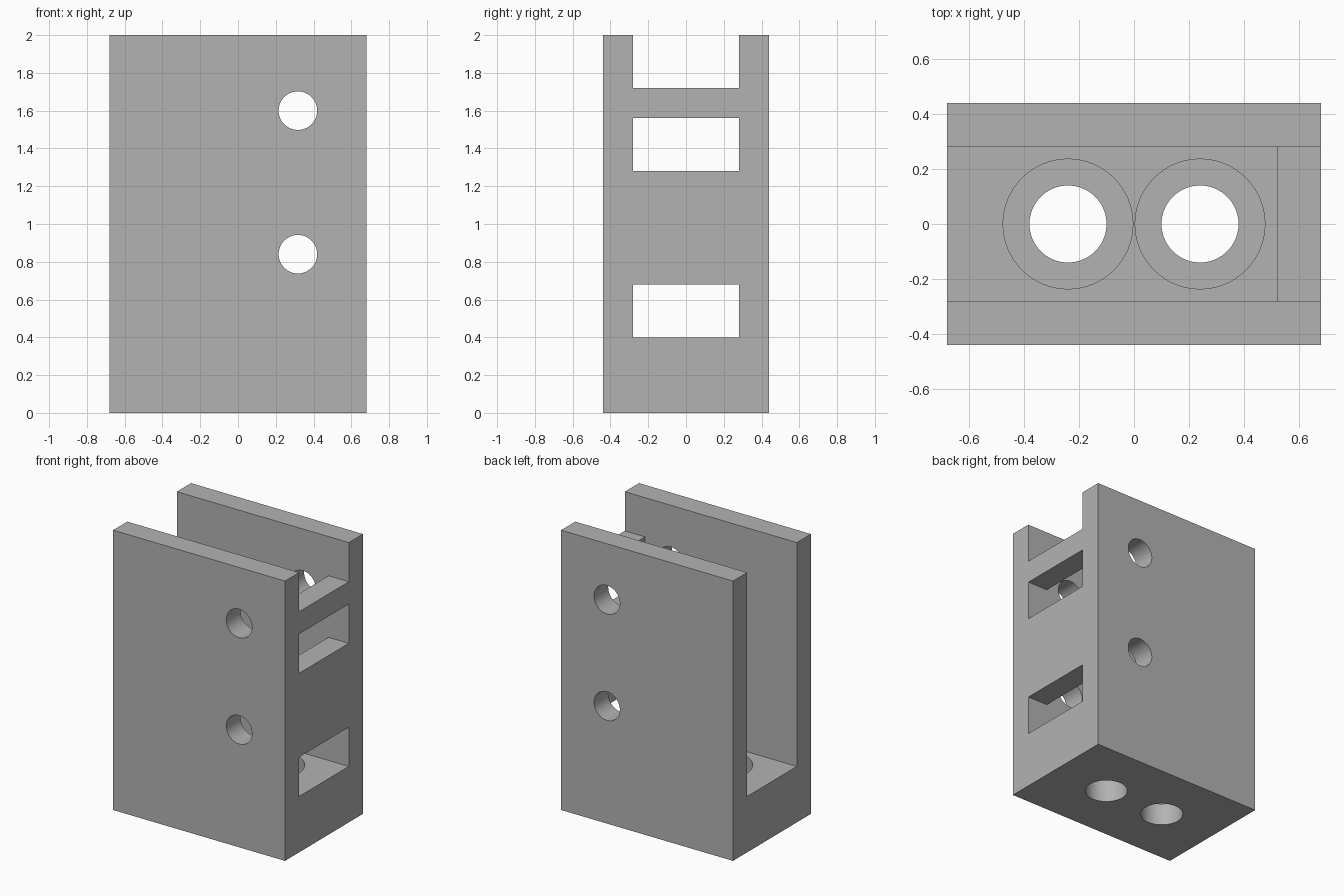
import bpy
import math

if "Cube" in bpy.data.objects:
    bpy.data.objects.remove(bpy.data.objects["Cube"], do_unlink=True)

HX, HY, H = 0.68, 0.44, 2.0      # half width, half depth, height
WALL, FLOOR = 0.16, 0.40
IN_X, IN_Y = HX - WALL, HY - WALL

grey = bpy.data.materials.new("plain_grey")
grey.use_nodes = True
colour = (0.45, 0.45, 0.45, 1)
grey.diffuse_color = colour
grey.node_tree.nodes["Principled BSDF"].inputs["Base Color"].default_value = colour


def box(name, x, y, z):
    """Box from (min, max) ranges."""
    bpy.ops.mesh.primitive_cube_add(size=1)
    ob = bpy.context.object
    ob.name = name
    for v in ob.data.vertices:
        v.co = [r[0] if c < 0 else r[1] for c, r in zip(v.co, (x, y, z))]
    ob.data.materials.append(grey)
    return ob


def cylinder(name, radius, depth, location, rotation=(0, 0, 0)):
    bpy.ops.mesh.primitive_cylinder_add(vertices=64, radius=radius, depth=depth,
                                        location=location, rotation=rotation)
    ob = bpy.context.object
    ob.name = name
    ob.data.materials.append(grey)
    return ob


def cut(target, cutter):
    mod = target.modifiers.new("cut", 'BOOLEAN')
    mod.operation = 'DIFFERENCE'
    mod.solver = 'EXACT'
    mod.object = cutter
    bpy.context.view_layer.objects.active = target
    bpy.ops.object.modifier_apply(modifier=mod.name)
    bpy.data.objects.remove(cutter, do_unlink=True)


# Solid block with a channel open at the top and at the right end
bracket = box("bracket_body", (-HX, HX), (-HY, HY), (0, H))
cut(bracket, box("channel", (-1, IN_X), (-IN_Y, IN_Y), (FLOOR, H + 0.2)))

# Two windows and a top notch in the end wall
for low, high in ((FLOOR, 0.68), (1.28, 1.56), (1.72, H + 0.2)):
    cut(bracket, box("window", (0.3, 1), (-IN_Y, IN_Y), (low, high)))

# Counterbored mounting holes through the floor
for x in (-0.24, 0.24):
    cut(bracket, cylinder("mount_hole", 0.14, 1.0, (x, 0, 0.1)))
    cut(bracket, cylinder("counterbore", 0.236, 0.5, (x, 0, WALL + 0.25)))

# Cross holes through the front and back walls
for z in (0.84, 1.60):
    cut(bracket, cylinder("cross_hole", 0.102, 2, (0.317, 0, z), (math.pi / 2, 0, 0)))

# Round hole walls shade smoothly, edges stay sharp
bpy.ops.object.select_all(action='DESELECT')
bracket.select_set(True)
bpy.context.view_layer.objects.active = bracket
bpy.ops.object.shade_smooth_by_angle(angle=math.radians(30))
